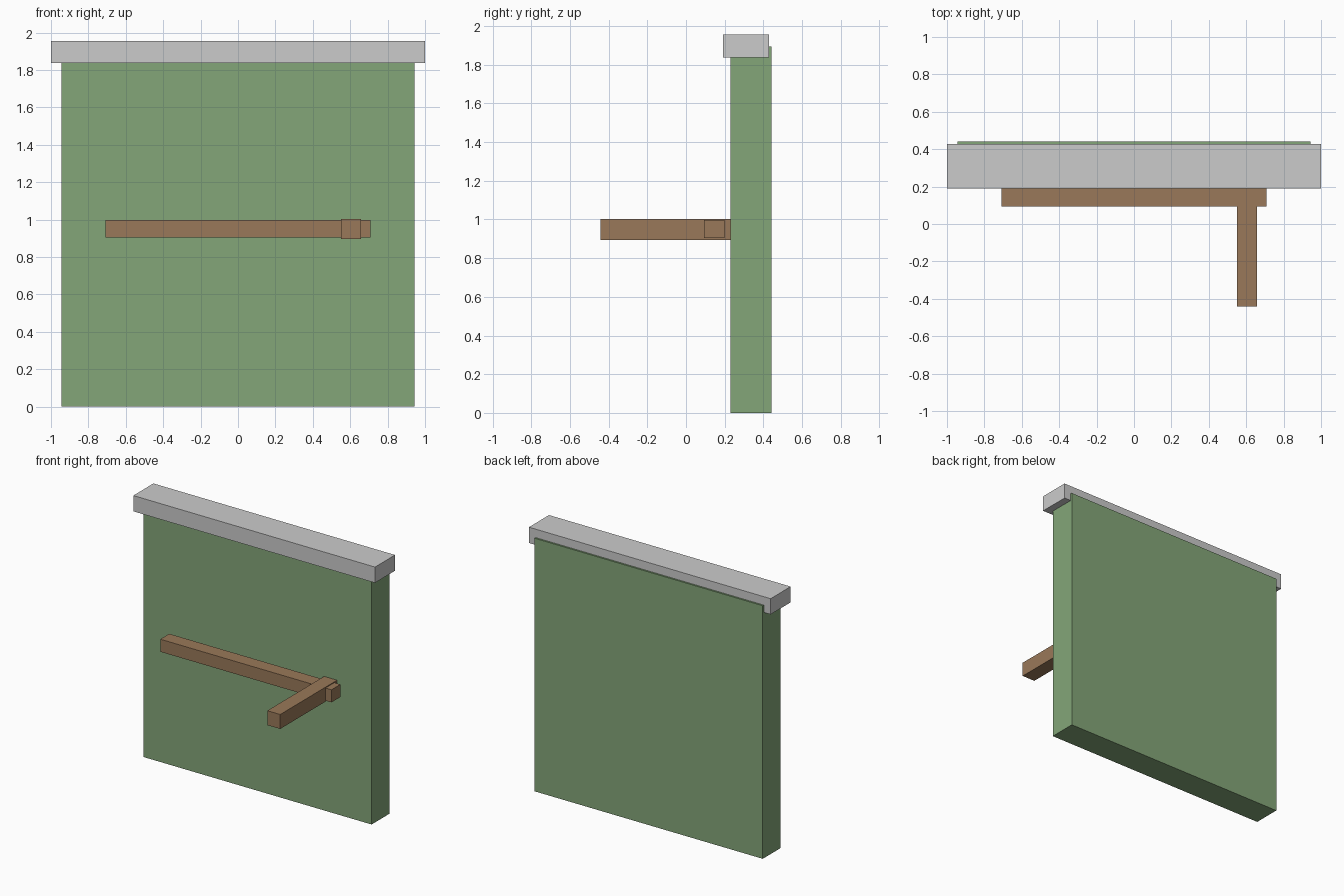
import bpy

if "Cube" in bpy.data.objects:
    bpy.data.objects.remove(bpy.data.objects["Cube"])


def material(name, rgb):
    m = bpy.data.materials.new(name)
    m.diffuse_color = (*rgb, 1)
    m.use_nodes = True
    m.node_tree.nodes["Principled BSDF"].inputs["Base Color"].default_value = m.diffuse_color
    return m


def box(name, x, y, z, mat=None):
    """Box from (min, max) ranges on each axis."""
    ranges = (x, y, z)
    bpy.ops.mesh.primitive_cube_add(size=1, location=[(a + b) / 2 for a, b in ranges])
    ob = bpy.context.object
    ob.name = name
    ob.scale = [b - a for a, b in ranges]
    bpy.ops.object.transform_apply(location=False, rotation=False, scale=True)
    if mat:
        ob.data.materials.append(mat)
    return ob


green = material("green_paint", (0.23, 0.38, 0.19))
wood = material("wood", (0.32, 0.19, 0.10))

# Upright wall panel
box("wall_panel", (-0.944, 0.944), (0.231, 0.441), (0, 1.893), green)
# Overhanging cap along the top edge
box("top_cap", (-1, 1), (0.191, 0.428), (1.838, 1.956))
# Horizontal rail standing slightly off the wall
box("rail", (-0.708, 0.708), (0.093, 0.199), (0.903, 0.997), wood)
# Arm passing through the rail and projecting forward from the wall
box("projecting_arm", (0.551, 0.658), (-0.441, 0.233), (0.895, 1.003), wood)
